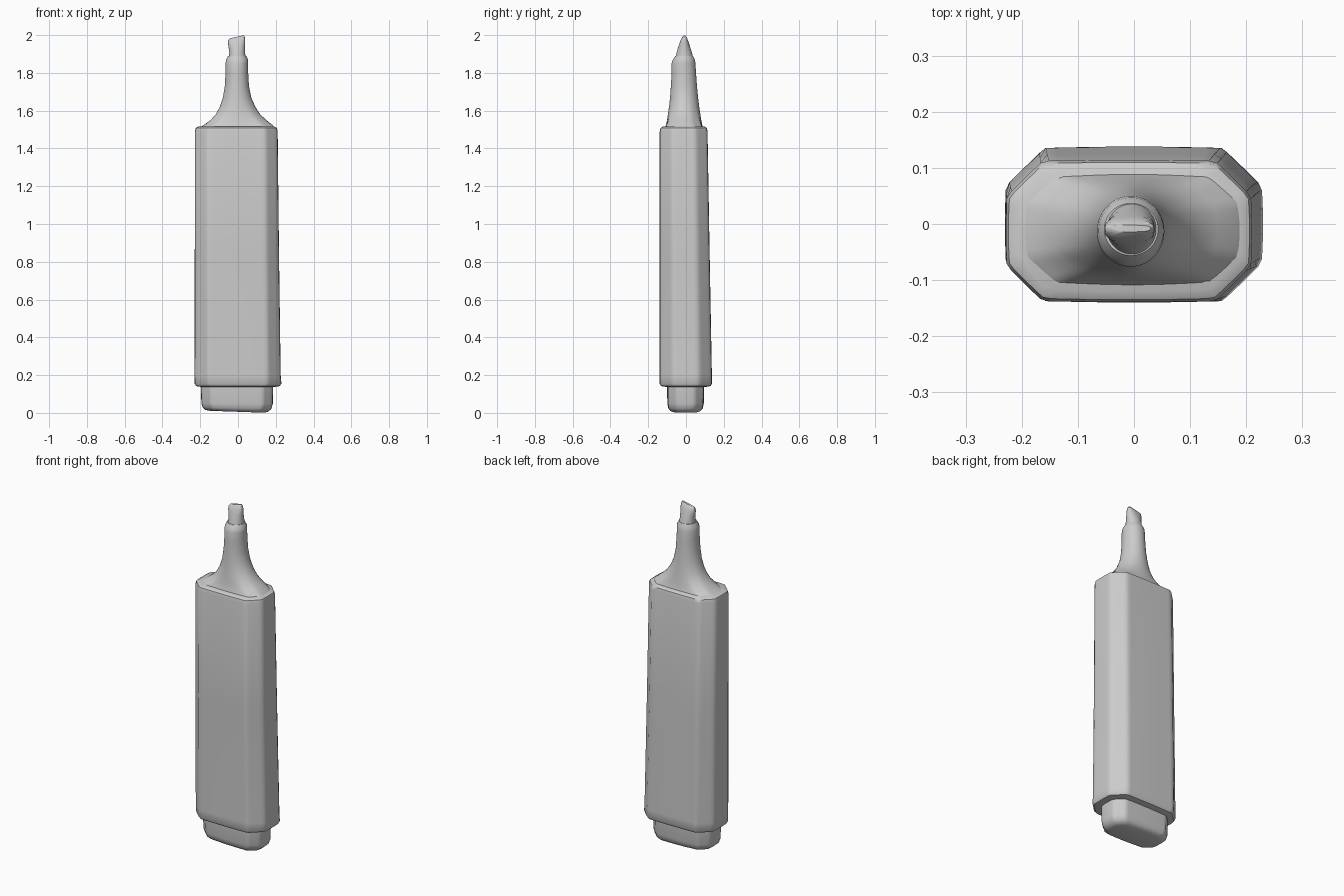
import bpy
import bmesh
from math import cos, sin, pi, radians

cube = bpy.data.objects.get("Cube")
if cube:
    bpy.data.objects.remove(cube, do_unlink=True)

SIDES = 96


def make_material(name, colour):
    material = bpy.data.materials.new(name)
    material.use_nodes = True
    material.diffuse_color = colour
    shader = next(n for n in material.node_tree.nodes if n.type == "BSDF_PRINCIPLED")
    shader.inputs["Base Color"].default_value = colour
    return material


grey = make_material("plain grey", (0.6, 0.6, 0.6, 1))


def outline_radius(angle, half_x, half_y, chamfer, roundness):
    """Distance to a chamfered rectangle, blended towards an ellipse."""
    c, s = abs(cos(angle)), abs(sin(angle))
    limits = [(half_x + half_y - chamfer) / (c + s)]
    if c > 0.0001:
        limits.append(half_x / c)
    if s > 0.0001:
        limits.append(half_y / s)
    ellipse = 1 / ((c / half_x) ** 2 + (s / half_y) ** 2) ** 0.5
    return min(limits) * (1 - roundness) + ellipse * roundness


def loft(name, sections, chamfer=0.0, tilt_low=0.0, tilt_high=0.0):
    """Skin rings given as height, left, right, front, back, roundness."""
    bm = bmesh.new()
    rings = []
    for number, (z, x0, x1, y0, y1, roundness) in enumerate(sections):
        half_x, half_y = (x1 - x0) / 2, (y1 - y0) / 2
        mid_x, mid_y = (x0 + x1) / 2, (y0 + y1) / 2
        blend = number / (len(sections) - 1)
        tilt = tilt_low * (1 - blend) + tilt_high * blend
        cut = min(chamfer, half_x * 0.5, half_y * 0.5)
        ring = []
        for i in range(SIDES):
            angle = 2 * pi * i / SIDES
            r = outline_radius(angle, half_x, half_y, cut, roundness)
            dx, dy = r * cos(angle), r * sin(angle)
            ring.append(bm.verts.new((mid_x + dx, mid_y + dy, z + tilt * dx)))
        rings.append(ring)
    for low, high in zip(rings, rings[1:]):
        for i in range(SIDES):
            j = (i + 1) % SIDES
            bm.faces.new((low[i], low[j], high[j], high[i]))
    bm.faces.new(list(reversed(rings[0])))
    bm.faces.new(rings[-1])
    bmesh.ops.recalc_face_normals(bm, faces=bm.faces)
    mesh = bpy.data.meshes.new(name)
    bm.to_mesh(mesh)
    bm.free()
    mesh.materials.append(grey)
    part = bpy.data.objects.new(name, mesh)
    bpy.context.collection.objects.link(part)
    bpy.ops.object.select_all(action="DESELECT")
    part.select_set(True)
    bpy.context.view_layer.objects.active = part
    bpy.ops.object.shade_smooth_by_angle(angle=radians(40))
    return part


# Long chamfered barrel, tapering slightly towards the shoulder
loft("barrel", [
    (0.138, -0.20, 0.20, -0.11, 0.11, 0.1),
    (0.142, -0.222, 0.222, -0.132, 0.13, 0.1),
    (0.155, -0.23, 0.23, -0.14, 0.138, 0.1),
    (0.20, -0.23, 0.226, -0.139, 0.137, 0.06),
    (0.85, -0.229, 0.217, -0.139, 0.125, 0.06),
    (1.49, -0.228, 0.21, -0.139, 0.114, 0.06),
    (1.508, -0.224, 0.206, -0.135, 0.11, 0.1),
    (1.517, -0.208, 0.19, -0.12, 0.097, 0.1),
], chamfer=0.07)

# Rounded end plug set into the bottom of the barrel
loft("end_plug", [
    (0.006, -0.15, 0.14, -0.065, 0.06, 0.3),
    (0.011, -0.172, 0.16, -0.083, 0.077, 0.25),
    (0.025, -0.187, 0.177, -0.094, 0.089, 0.2),
    (0.05, -0.194, 0.184, -0.099, 0.094, 0.15),
    (0.15, -0.197, 0.186, -0.10, 0.096, 0.15),
], chamfer=0.05, tilt_low=-0.035)

# Neck flaring from the round collar down to the shoulder
loft("neck", [
    (1.505, -0.215, 0.198, -0.112, 0.092, 0.15),
    (1.525, -0.18, 0.182, -0.106, 0.086, 0.3),
    (1.55, -0.145, 0.15, -0.10, 0.081, 0.5),
    (1.58, -0.118, 0.118, -0.096, 0.076, 0.7),
    (1.62, -0.096, 0.092, -0.09, 0.07, 0.9),
    (1.67, -0.08, 0.07, -0.084, 0.064, 1),
    (1.73, -0.07, 0.058, -0.08, 0.058, 1),
    (1.80, -0.066, 0.054, -0.076, 0.053, 1),
    (1.85, -0.066, 0.054, -0.076, 0.05, 1),
    (1.87, -0.063, 0.053, -0.07, 0.047, 1),
    (1.89, -0.053, 0.043, -0.056, 0.037, 1),
], chamfer=0.06)

# Chisel nib with a slanted tip
loft("nib", [
    (1.87, -0.05, 0.042, -0.058, 0.04, 1),
    (1.91, -0.046, 0.037, -0.049, 0.031, 0.9),
    (1.94, -0.05, 0.037, -0.04, 0.021, 0.7),
    (1.965, -0.053, 0.037, -0.032, 0.013, 0.5),
    (1.982, -0.052, 0.036, -0.023, 0.006, 0.5),
    (1.991, -0.044, 0.03, -0.014, -0.002, 0.6),
], chamfer=0.02, tilt_high=0.22)
